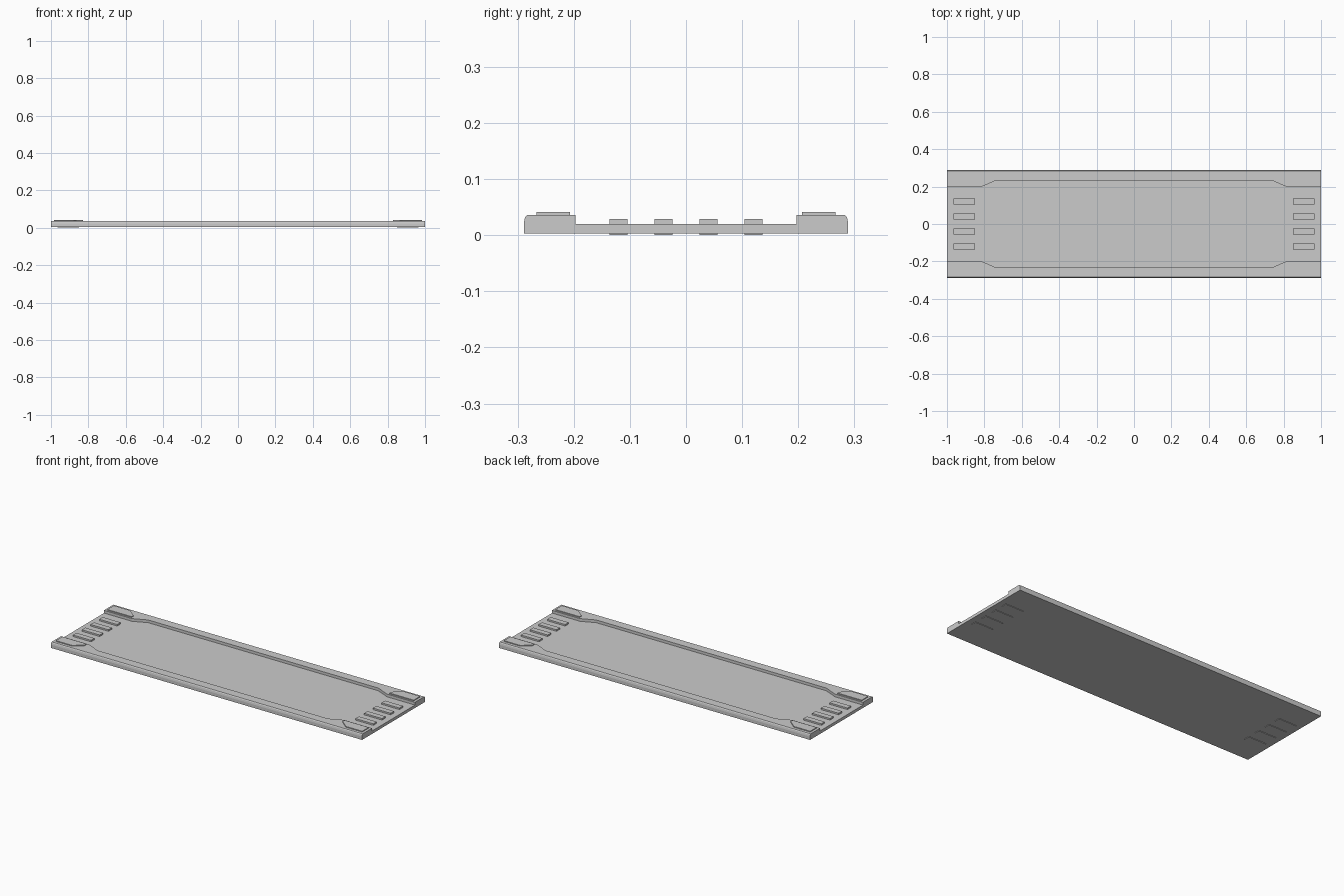
import bpy, bmesh

if "Cube" in bpy.data.objects:
    bpy.data.objects.remove(bpy.data.objects["Cube"])


def make_object(name, bm):
    bmesh.ops.recalc_face_normals(bm, faces=bm.faces[:])
    mesh = bpy.data.meshes.new(name)
    bm.to_mesh(mesh)
    bm.free()
    obj = bpy.data.objects.new(name, mesh)
    bpy.context.collection.objects.link(obj)
    return obj


def loft(name, sections):
    """Skin a list of equal-length closed loops and cap both ends."""
    bm = bmesh.new()
    loops = [[bm.verts.new(p) for p in s] for s in sections]
    n = len(loops[0])
    for a, b in zip(loops, loops[1:]):
        for i in range(n):
            j = (i + 1) % n
            bm.faces.new((a[i], a[j], b[j], b[i]))
    bm.faces.new(loops[0])
    bm.faces.new(loops[-1])
    return make_object(name, bm)


def prism(name, outline, z0, z1):
    return loft(name, [[(x, y, z) for x, y in outline] for z in (z0, z1)])


# Tray: thin floor with raised side rails that widen towards the ends
def tray_section(x, inner):
    half = [(0.289, 0.003), (0.289, 0.022), (0.287, 0.032), (0.283, 0.036),
            (inner, 0.036), (inner, 0.020)]
    return ([(x, y, z) for y, z in half] +
            [(x, -y, z) for y, z in reversed(half)])


stations = [(-1, 0.197), (-0.82, 0.197), (-0.74, 0.232),
            (0.74, 0.232), (0.82, 0.197), (1, 0.197)]
loft("tray", [tray_section(x, inner) for x, inner in stations])

for sx, end in ((-1, "left"), (1, "right")):
    # Four grip ribs at each end, passing just through the floor
    for i in range(4):
        y = -0.12 + 0.08 * i
        outline = [(sx * x, y + d) for x, d in
                   ((0.85, -0.016), (0.965, -0.016), (0.965, 0.016), (0.85, 0.016))]
        prism(f"{end}_grip_rib_{i + 1}", outline, 0.0, 0.029)

    # Raised corner pads with one clipped corner
    for sy, side in ((-1, "front"), (1, "back")):
        outline = [(sx * x, sy * y) for x, y in
                   ((0.985, 0.207), (0.83, 0.207), (0.83, 0.225),
                    (0.88, 0.266), (0.985, 0.266))]
        prism(f"{end}_{side}_corner_pad", outline, 0.034, 0.041)
